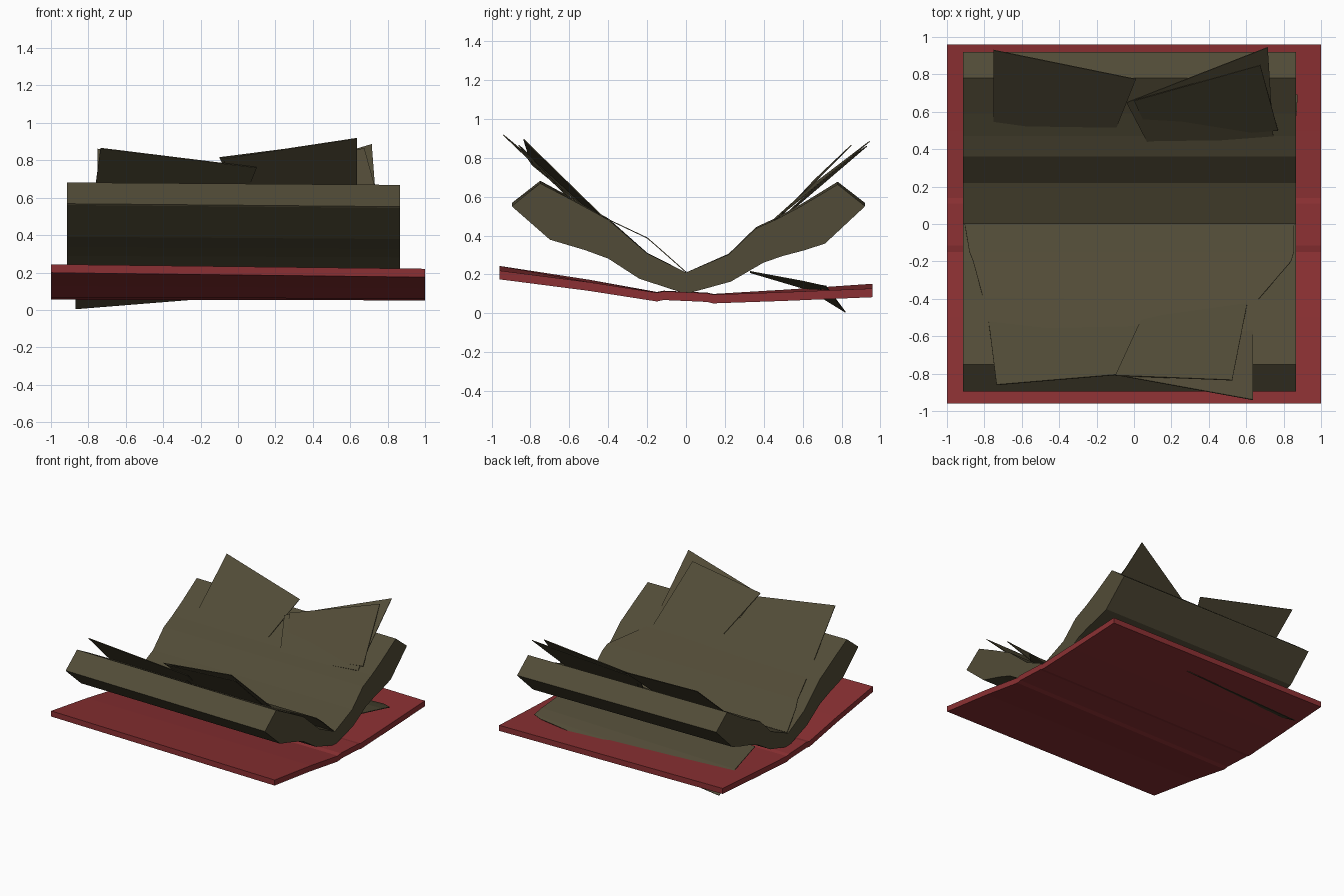
import bpy, bmesh

if "Cube" in bpy.data.objects:
    bpy.data.objects.remove(bpy.data.objects["Cube"])


def material(name, col):
    m = bpy.data.materials.new(name)
    m.diffuse_color = (*col, 1)
    m.use_nodes = True
    m.node_tree.nodes["Principled BSDF"].inputs["Base Color"].default_value = m.diffuse_color
    return m


RED = material("cover red", (0.26, 0.03, 0.033))
PAPER = material("aged paper", (0.083, 0.071, 0.038))


def finish(name, bm, mat):
    bmesh.ops.recalc_face_normals(bm, faces=bm.faces)
    me = bpy.data.meshes.new(name)
    bm.to_mesh(me)
    bm.free()
    me.materials.append(mat)
    ob = bpy.data.objects.new(name, me)
    bpy.context.collection.objects.link(ob)
    return ob


def slab(name, top, bottom, x0, x1, tilt, mat):
    """Loft a band between top and bottom (y, z) lines, extruded along x."""
    bm = bmesh.new()
    rings = []
    for (ty, tz), (by, bz) in zip(top, bottom):
        rings.append([bm.verts.new((x, y, z - tilt * x * abs(y)))
                      for x, y, z in ((x0, ty, tz), (x1, ty, tz), (x1, by, bz), (x0, by, bz))])
    for a, b in zip(rings, rings[1:]):
        for i in range(4):
            j = (i + 1) % 4
            bm.faces.new((a[i], a[j], b[j], b[i]))
    bm.faces.new(rings[0])
    bm.faces.new(rings[-1][::-1])
    return finish(name, bm, mat)


def sheet(name, rows):
    """Thin leaf from rows of (left point, right point)."""
    bm = bmesh.new()
    vs = [[bm.verts.new(p) for p in r] for r in rows]
    for a, b in zip(vs, vs[1:]):
        bm.faces.new((a[0], a[1], b[1], b[0]))
    ob = finish(name, bm, PAPER)
    s = ob.modifiers.new("thickness", 'SOLIDIFY')
    s.thickness = 0.005
    s.offset = 0
    return ob


# Hinged cover boards and spine strip
cover = [(-.96, .232), (-.5, .167), (-.15, .108), (-.115, .115), (.11, .105),
         (.14, .098), (.5, .115), (.96, .14)]
slab("cover", cover, [(y, z - .045) for y, z in cover], -1, 1, .0125, RED)

# Open page block, V-shaped and fanned at both fore edges
top = [(-.75, .675), (-.59, .59), (-.4, .485), (-.2, .31), (0, .21),
       (.22, .305), (.36, .44), (.47, .49), (.59, .555), (.78, .67)]
bottom = [(-.7, .385), (-.52, .33), (-.4, .285), (-.24, .18), (0, .1),
          (.23, .165), (.4, .265), (.5, .3), (.61, .33), (.715, .365)]
top = [(-.895, .56)] + top + [(.92, .56)]
bottom = [(-.89, .553)] + bottom + [(.915, .553)]
# the centre fold sits at the same index in both lines
bottom.insert(5, bottom.pop(5))
slab("page_block", top, bottom, -.915, .867, .01, PAPER)

# Leaf arching over the front half
sheet("arched_leaf", [((-.905, 0, .212), (.855, 0, .212)),
                      ((-.88, -.15, .345), (.855, -.15, .345)),
                      ((-.86, -.2, .388), (.84, -.2, .388)),
                      ((-.8, -.42, .492), (.65, -.42, .492))])

# Lifted loose leaves, front then back
sheet("front_leaf_left", [((-.79, -.42, .46), (-.02, -.42, .46)),
                          ((-.735, -.86, .865), (.1, -.79, .762))])
sheet("front_leaf_middle", [((.08, -.42, .46), (.61, -.4, .47)),
                            ((-.1, -.81, .815), (.525, -.835, .895))])
sheet("front_leaf_right", [((.05, -.45, .45), (.635, -.45, .46)),
                           ((-.08, -.81, .81), (.635, -.94, .918))])
sheet("back_leaf_left", [((-.75, .45, .45), (-.12, .45, .45)),
                         ((-.75, .93, .86), (.01, .775, .755))])
sheet("back_leaf_right", [((.08, .42, .455), (.745, .47, .49)),
                          ((-.04, .65, .66), (.715, .945, .885))])
sheet("back_leaf_inner", [((.1, .45, .46), (.77, .5, .52)),
                          ((.0, .66, .685), (.675, .85, .865))])

# Fallen leaf sagging through the back board
sheet("fallen_leaf", [((-.85, .33, .21), (.84, .33, .215)),
                      ((-.86, .6, .13), (.87, .6, .165)),
                      ((-.87, .7, .08), (.875, .69, .145)),
                      ((-.87, .82, .006), (.8, .72, .14))])
